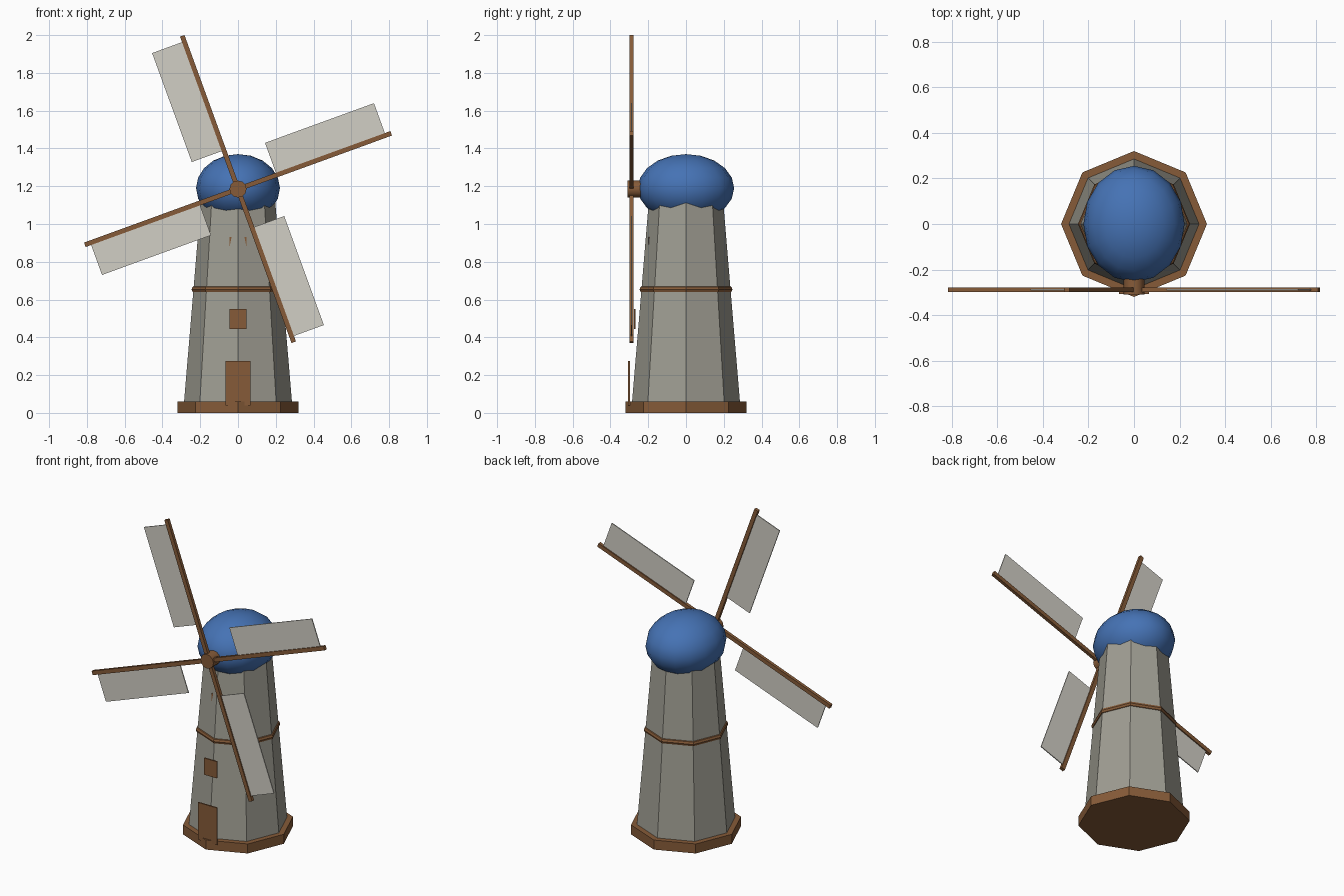
import bpy, math
from mathutils import Matrix, Vector

if "Cube" in bpy.data.objects:
    bpy.data.objects.remove(bpy.data.objects["Cube"])


def material(name, rgb):
    m = bpy.data.materials.new(name)
    m.diffuse_color = (*rgb, 1)
    m.use_nodes = True
    m.node_tree.nodes["Principled BSDF"].inputs["Base Color"].default_value = m.diffuse_color
    return m


STONE = material("grey_stone", (0.35, 0.34, 0.29))
WOOD = material("brown_wood", (0.24, 0.105, 0.04))
CLOTH = material("pale_cloth", (0.64, 0.62, 0.56))
BLUE = material("blue_roof", (0.06, 0.17, 0.46))


def finish(name, mat):
    ob = bpy.context.object
    ob.name = name
    ob.data.materials.append(mat)
    return ob


def octagon(name, r1, r2, z1, z2, mat):
    # eight-sided frustum with a corner facing the front
    bpy.ops.mesh.primitive_cone_add(vertices=8, radius1=r1, radius2=r2,
                                    depth=z2 - z1, location=(0, 0, (z1 + z2) / 2))
    return finish(name, mat)


def box(name, lo, hi, mat, turn=None):
    # box between two corners, optionally moved by a matrix
    lo, hi = Vector(lo), Vector(hi)
    bpy.ops.mesh.primitive_cube_add(size=1)
    ob = finish(name, mat)
    ob.data.transform(Matrix.Translation((lo + hi) / 2) @ Matrix.Diagonal((*(hi - lo), 1)))
    if turn:
        ob.data.transform(turn)
    return ob


# tower body and wooden plinth
octagon("tower", 0.29, 0.191, 0.005, 1.19, STONE)
octagon("plinth", 0.32, 0.32, 0, 0.06, WOOD)

# wooden band around the middle
bpy.ops.mesh.primitive_torus_add(major_segments=8, minor_segments=8, major_radius=0.228,
                                 minor_radius=0.018, location=(0, 0, 0.654))
finish("tower_band", WOOD)

# domed cap, longer front to back
bpy.ops.mesh.primitive_uv_sphere_add(segments=16, ring_count=10, radius=1, location=(0, 0, 1.19))
cap = finish("cap", BLUE)
cap.data.transform(Matrix.Diagonal((0.222, 0.255, 0.18, 1)))
bpy.ops.object.shade_smooth_by_angle(angle=math.radians(50))

# door and windows as thin plates
box("door", (-0.066, -0.306, 0.04), (0.066, -0.297, 0.275), WOOD)
box("lower_window", (-0.045, -0.276, 0.445), (0.045, -0.267, 0.55), WOOD)
box("upper_window", (-0.045, -0.1985, 0.825), (0.045, -0.19, 0.93), WOOD)

# hub on a short axle
bpy.ops.mesh.primitive_cylinder_add(vertices=12, radius=0.045, depth=0.08,
                                    location=(0, -0.27, 1.185), rotation=(math.pi / 2, 0, 0))
finish("hub", WOOD)
bpy.ops.object.shade_smooth_by_angle(angle=math.radians(40))

# four arms with sails, turned about the hub
for i in range(4):
    turn = Matrix.Translation((0, -0.288, 1.185)) @ Matrix.Rotation(
        -math.radians(20 + 90 * i), 4, 'Y')
    box(f"arm_{i + 1}", (0, -0.01, -0.0125), (0.863, 0.01, 0.0125), WOOD, turn)
    box(f"sail_{i + 1}", (0.218, -0.003, 0.008), (0.832, 0.003, 0.181), CLOTH, turn)
